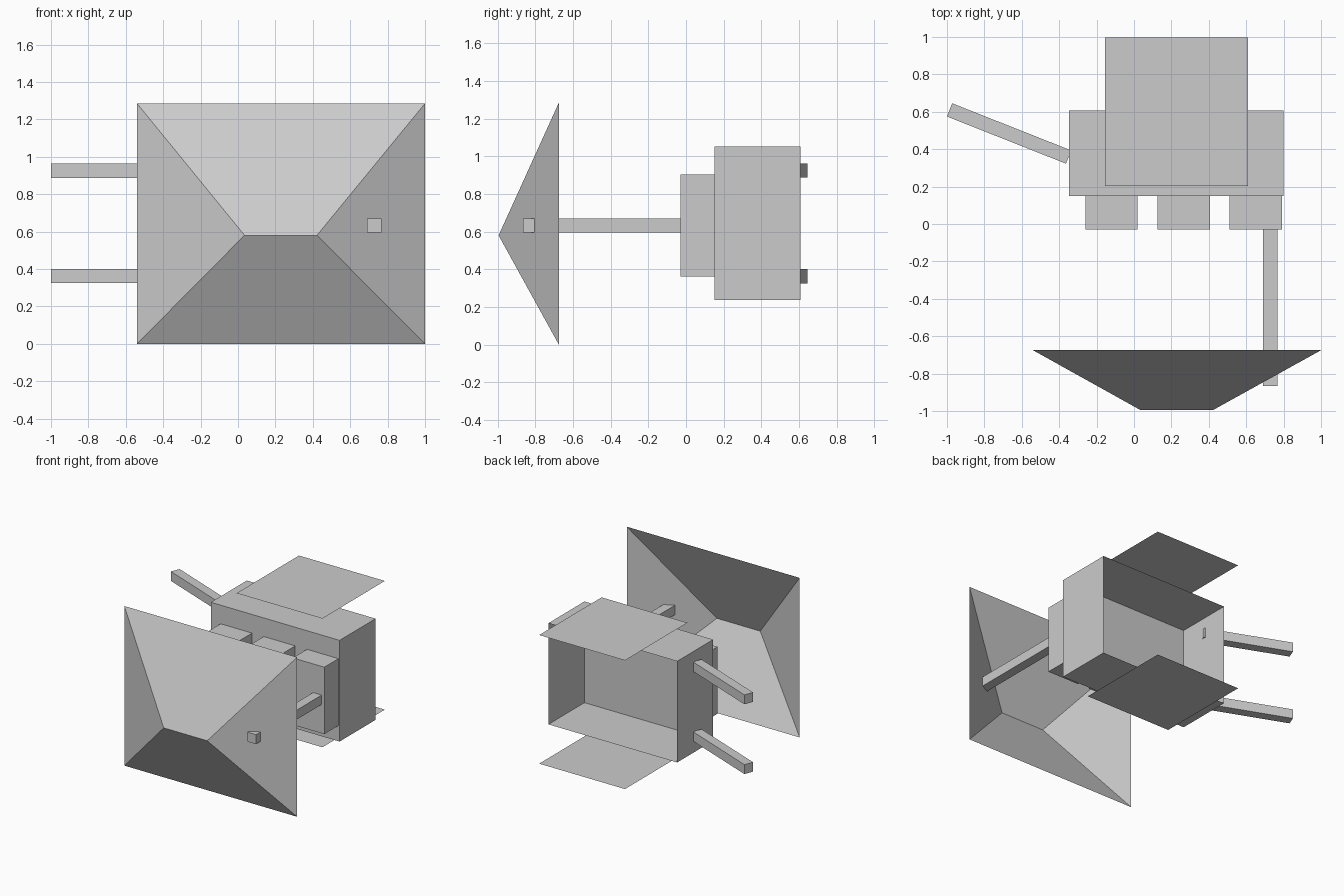
import bpy, bmesh
from math import atan2
from mathutils import Matrix, Vector

if "Cube" in bpy.data.objects:
    bpy.data.objects.remove(bpy.data.objects["Cube"])


def finish(bm, name):
    me = bpy.data.meshes.new(name)
    bm.to_mesh(me)
    bm.free()
    ob = bpy.data.objects.new(name, me)
    bpy.context.collection.objects.link(ob)
    return ob


def box(name, lo, hi, open_back=False):
    lo, hi = Vector(lo), Vector(hi)
    bm = bmesh.new()
    m = Matrix.Translation((lo + hi) / 2) @ Matrix.Diagonal((*(hi - lo), 1))
    bmesh.ops.create_cube(bm, size=1, matrix=m)
    if open_back:
        back = [f for f in bm.faces if f.normal.y > 0.9]
        bmesh.ops.delete(bm, geom=back, context='FACES_ONLY')
    return finish(bm, name)


def bar(name, a, b, w=0.076):
    # square bar between two points at the same height
    a, b = Vector(a), Vector(b)
    d = b - a
    bm = bmesh.new()
    m = (Matrix.Translation((a + b) / 2) @ Matrix.Rotation(atan2(d.y, d.x), 4, 'Z')
         @ Matrix.Diagonal((d.length, w, w, 1)))
    bmesh.ops.create_cube(bm, size=1, matrix=m)
    return finish(bm, name)


def sheet(name, verts, faces):
    bm = bmesh.new()
    vs = [bm.verts.new(v) for v in verts]
    for f in faces:
        bm.faces.new([vs[i] for i in f])
    return finish(bm, name)


# Main housing, open at the back
box("housing", (-0.347, 0.15, 0.237), (0.80, 0.608, 1.052), open_back=True)

# Row of three front blocks
for i in range(3):
    x = -0.26 + 0.385 * i
    box(f"front_block_{i + 1}", (x, -0.03, 0.363), (x + 0.28, 0.15, 0.902))

# Thin plates floating above and below the housing
for name, z in (("upper_plate", 1.156), ("lower_plate", 0.12)):
    sheet(name, [(-0.155, 0.203, z), (0.61, 0.203, z), (0.61, 0.997, z), (-0.155, 0.997, z)],
          [(0, 1, 2, 3)])

# Slanted side arms
for name, z in (("upper_arm", 0.925), ("lower_arm", 0.363)):
    bar(name, (-0.986, 0.61, z), (-0.35, 0.358, z))

# Long bar reaching forward through the shield
bar("front_bar", (0.728, -0.865, 0.633), (0.728, -0.03, 0.633))

# Hollow four-sided shield with a short ridge
x0, x1, z1, yb = -0.54, 1.0, 1.285, -0.675
sheet("shield",
      [(x0, yb, 0), (x1, yb, 0), (x1, yb, z1), (x0, yb, z1),
       (0.035, -0.995, 0.58), (0.422, -0.995, 0.58)],
      [(0, 1, 5, 4), (1, 2, 5), (2, 3, 4, 5), (3, 0, 4)])
